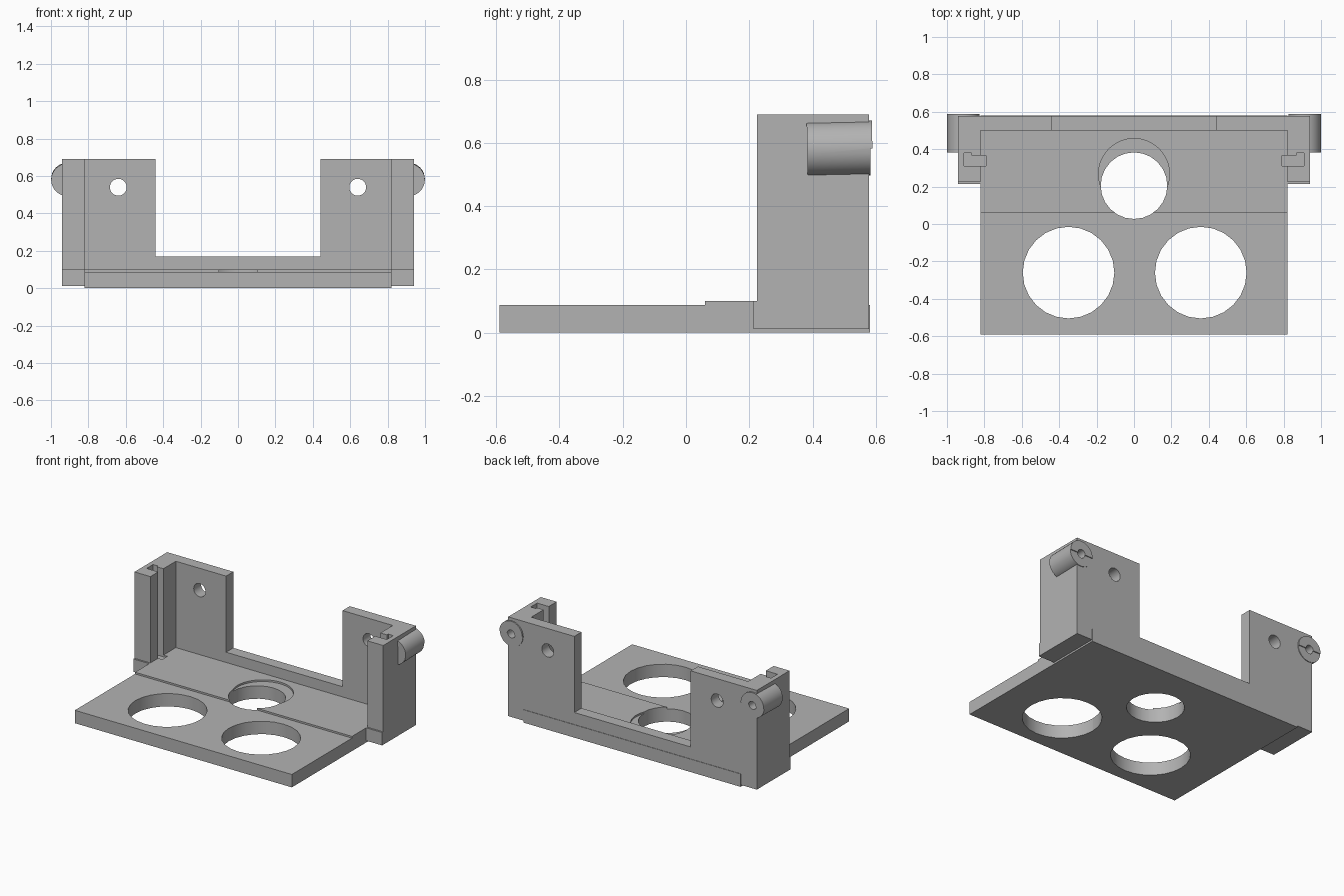
import bpy, bmesh
from math import radians

if "Cube" in bpy.data.objects:
    bpy.data.objects.remove(bpy.data.objects["Cube"])

grey = bpy.data.materials.new("plain grey")
grey.use_nodes = True
grey.diffuse_color = (0.45, 0.45, 0.45, 1)
grey.node_tree.nodes["Principled BSDF"].inputs["Base Color"].default_value = grey.diffuse_color


def prism(name, outline, z0, z1):
    """Extrude a plan outline from z0 to z1."""
    bm = bmesh.new()
    face = bm.faces.new([bm.verts.new((x, y, z0)) for x, y in outline])
    top = bmesh.ops.extrude_face_region(bm, geom=[face])["geom"]
    bmesh.ops.translate(bm, vec=(0, 0, z1 - z0),
                        verts=[v for v in top if isinstance(v, bmesh.types.BMVert)])
    bmesh.ops.recalc_face_normals(bm, faces=bm.faces)
    mesh = bpy.data.meshes.new(name)
    bm.to_mesh(mesh)
    bm.free()
    mesh.materials.append(grey)
    obj = bpy.data.objects.new(name, mesh)
    bpy.context.collection.objects.link(obj)
    return obj


def box(name, x, y, z):
    x0, x1 = sorted(x)
    return prism(name, [(x0, y[0]), (x1, y[0]), (x1, y[1]), (x0, y[1])], *z)


def cylinder(name, centre, radius, depth, tilt=0, sides=24):
    bpy.ops.mesh.primitive_cylinder_add(vertices=sides, radius=radius, depth=depth,
                                        location=centre, rotation=(radians(tilt), 0, 0))
    obj = bpy.context.object
    obj.name = name
    obj.data.materials.append(grey)
    return obj


def cut(target, cutter):
    """Subtract the cutter, then discard it."""
    cutter.hide_render = True
    mod = target.modifiers.new("cut", "BOOLEAN")
    mod.operation = "DIFFERENCE"
    mod.solver = "EXACT"
    mod.object = cutter
    bpy.ops.object.select_all(action="DESELECT")
    bpy.context.view_layer.objects.active = target
    target.select_set(True)
    bpy.ops.object.modifier_apply(modifier=mod.name)
    bpy.data.objects.remove(cutter)


# Base plate with a raised rear floor
base = box("base_plate", (-0.82, 0.82), (-0.59, 0.581), (0, 0.088))
floor = box("raised_floor", (-0.82, 0.82), (0.06, 0.52), (0.088, 0.10))

# Three openings, plus the shallow round recess behind the middle one
for x in (-0.35, 0.357):
    cut(base, cylinder("hole", (x, -0.26, 0.05), 0.245, 0.5))
for part in (base, floor):
    cut(part, cylinder("hole", (0, 0.205, 0.05), 0.178, 0.5))
cut(floor, cylinder("recess", (0, 0.267, 0.05), 0.19, 0.5, sides=48))

# C-shaped upright: back wall with returning side walls
right_half = [(0.82, 0.50), (0.82, 0.225), (0.94, 0.225), (0.94, 0.578)]
plan = right_half + [(-x, y) for x, y in reversed(right_half)]
upright = prism("upright_wall", plan, 0.012, 0.69)
cut(upright, box("centre_gap", (-0.44, 0.44), (0.4, 0.7), (0.17, 0.8)))

for side, name in ((1, "left"), (-1, "right")):
    # Guide slot with a small undercut, running down into the floor
    for part in (upright, floor):
        cut(part, box("slot", (side * 0.79, side * 0.908), (0.31, 0.366), (0.0881, 0.8)))
    cut(upright, box("undercut", (side * 0.87, side * 0.908), (0.36, 0.38), (0.0881, 0.8)))

    # Mounting hole through the back wall
    cut(upright, cylinder("bolt_hole", (side * 0.64, 0.55, 0.54), 0.045, 0.4, 90))

    # Foot ledge at the front of the side wall
    box(name + "_foot", (side * 0.82, side * 0.94), (0.213, 0.225), (0.012, 0.10))

    # Screw boss at the rear corner: bored, upper half standing proud
    boss = cylinder(name + "_boss", (side * 0.912, 0.486, 0.582), 0.087, 0.206, 91.2, 32)
    cut(boss, box("step", (side * 0.8, side * 1.1), (0.5825, 0.7), (0.4, 0.582)))
    bore = (side * 0.912, 0.55, 0.582)
    for part in (boss, upright):
        cut(part, cylinder("bore", bore, 0.028, 0.2, 91.2))

# Smooth round surfaces, keep edges crisp
bpy.ops.object.select_all(action="DESELECT")
for obj in bpy.context.collection.objects:
    if obj.type == "MESH" and grey.name in obj.data.materials:
        obj.select_set(True)
        bpy.context.view_layer.objects.active = obj
bpy.ops.object.shade_smooth_by_angle(angle=radians(30))
